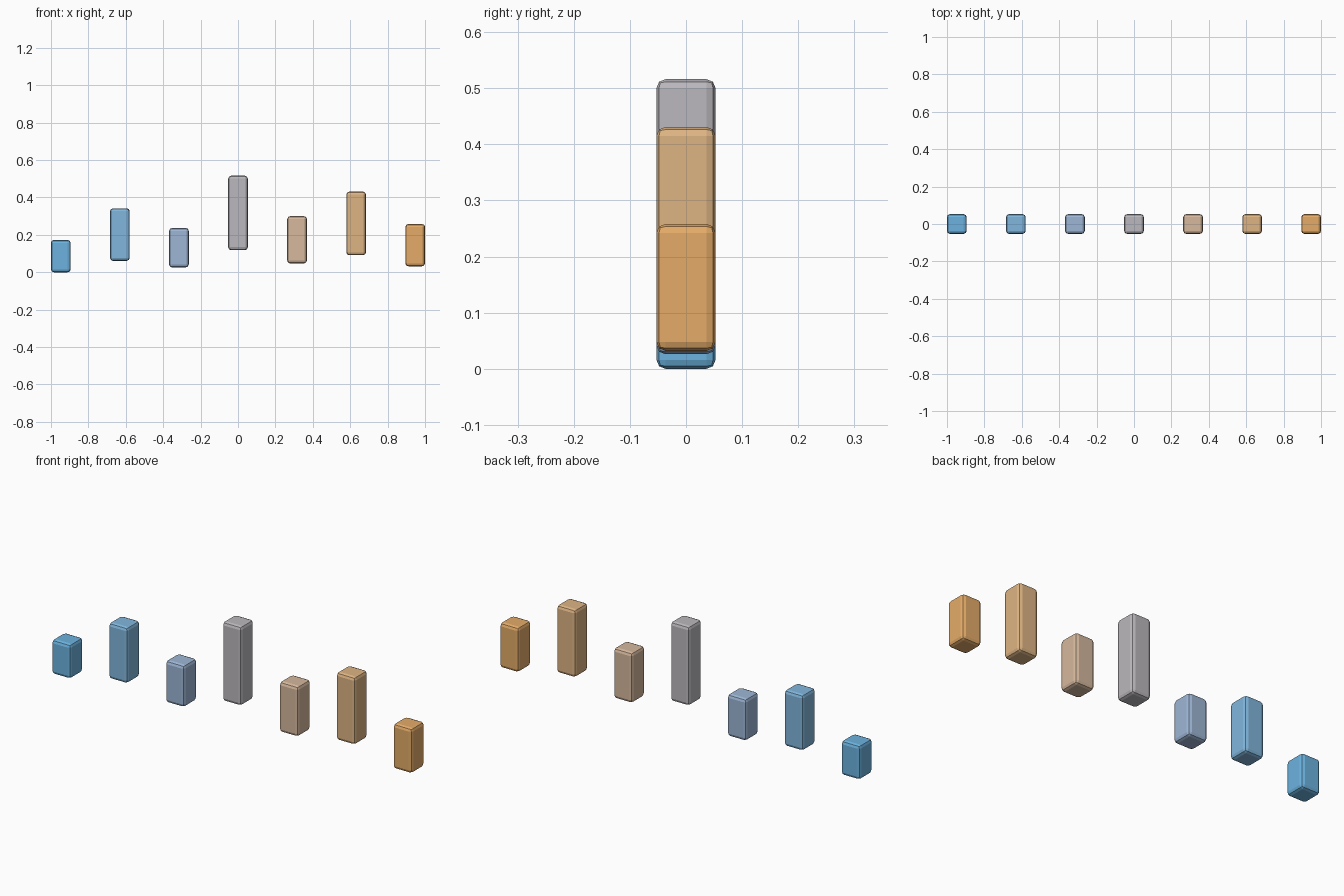
import bpy

if "Cube" in bpy.data.objects:
    bpy.data.objects.remove(bpy.data.objects["Cube"])

# bottom, top, viewport colour for each bar, left to right
BARS = [
    (0.000, 0.173, (0.15, 0.45, 0.74)),
    (0.061, 0.342, (0.22, 0.47, 0.72)),
    (0.026, 0.237, (0.34, 0.47, 0.67)),
    (0.118, 0.516, (0.50, 0.48, 0.51)),
    (0.047, 0.300, (0.67, 0.48, 0.34)),
    (0.091, 0.431, (0.73, 0.46, 0.23)),
    (0.032, 0.258, (0.78, 0.41, 0.14)),
]
WIDTH, SPACING = 0.1053, 0.3158


def bar(index, bottom, top, colour):
    bpy.ops.mesh.primitive_cube_add(
        size=1, location=((index - 3) * SPACING, 0, (bottom + top) / 2))
    ob = bpy.context.object
    ob.name = f"bar_{index + 1}"
    ob.scale = (WIDTH, WIDTH, top - bottom)
    bpy.ops.object.transform_apply(location=False, rotation=False, scale=True)
    # softened edges
    bevel = ob.modifiers.new("rounded_edges", "BEVEL")
    bevel.width = 0.0158
    bevel.segments = 2
    mat = bpy.data.materials.new(f"bar_colour_{index + 1}")
    mat.diffuse_color = (*colour, 1)
    mat.use_nodes = True
    mat.node_tree.nodes["Principled BSDF"].inputs["Base Color"].default_value = mat.diffuse_color
    ob.data.materials.append(mat)


# row of seven level bars
for i, (bottom, top, colour) in enumerate(BARS):
    bar(i, bottom, top, colour)
